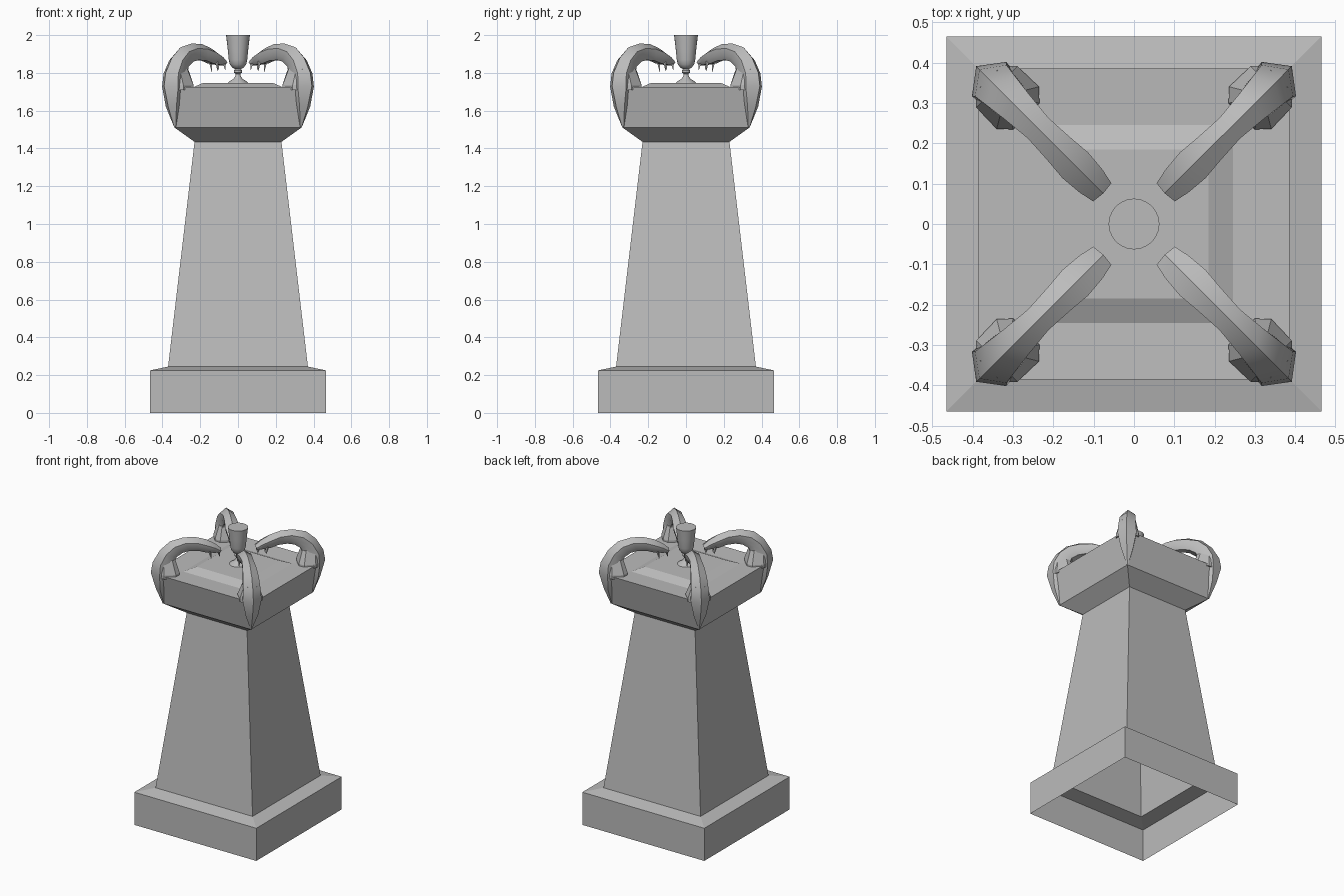
import bpy, bmesh, math
from mathutils import Vector

cube = bpy.data.objects.get("Cube")
if cube:
    bpy.data.objects.remove(cube, do_unlink=True)

stone = bpy.data.materials.new("grey_stone")
stone.use_nodes = True
GREY = (0.5, 0.5, 0.5, 1)
stone.diffuse_color = GREY
stone.node_tree.nodes["Principled BSDF"].inputs["Base Color"].default_value = GREY


def loft(bm, rings, cap_start=True, cap_end=True):
    """Skin a list of closed rings that have equal point counts."""
    loops = [[bm.verts.new(p) for p in ring] for ring in rings]
    n = len(loops[0])
    for a, b in zip(loops, loops[1:]):
        for i in range(n):
            j = (i + 1) % n
            bm.faces.new((a[i], a[j], b[j], b[i]))
    if cap_start:
        bm.faces.new(loops[0][::-1])
    if cap_end:
        bm.faces.new(loops[-1])


def finish(name, bm, angle=None):
    bmesh.ops.recalc_face_normals(bm, faces=bm.faces)
    mesh = bpy.data.meshes.new(name)
    bm.to_mesh(mesh)
    bm.free()
    mesh.materials.append(stone)
    ob = bpy.data.objects.new(name, mesh)
    bpy.context.collection.objects.link(ob)
    if angle:
        bpy.ops.object.select_all(action='DESELECT')
        ob.select_set(True)
        bpy.context.view_layer.objects.active = ob
        bpy.ops.object.shade_smooth_by_angle(angle=math.radians(angle))
    return ob


def ring(radius, z, sides, turn=0.0):
    step = math.tau / sides
    return [(radius * math.cos(i * step + turn), radius * math.sin(i * step + turn), z)
            for i in range(sides)]


# Pedestal: square profile of half-width and height, open underneath
profile = [(0.465, 0), (0.465, 0.225), (0.37, 0.245), (0.23, 1.435),
           (0.335, 1.51), (0.385, 1.725), (0.245, 1.72), (0.185, 1.747)]
bm = bmesh.new()
loft(bm, [ring(h * math.sqrt(2), z, 4, math.pi / 4) for h, z in profile], cap_start=False)
finish("pedestal", bm)

# Goblet: lathed foot, stem, knob and bowl
goblet = [(0.055, 1.745), (0.05, 1.752), (0.025, 1.768), (0.013, 1.785), (0.013, 1.795),
          (0.022, 1.802), (0.022, 1.812), (0.014, 1.82), (0.03, 1.828), (0.043, 1.845),
          (0.049, 1.87), (0.055, 1.93), (0.063, 2.0)]
bm = bmesh.new()
loft(bm, [ring(r, z, 24) for r, z in goblet])
finish("goblet", bm, 35)


def diagonal(r, t, z):
    """Point at x = y = r on the diagonal, moved sideways by t."""
    side = t / math.sqrt(2)
    return Vector((r + side, r - side, z))


def claw_section(ro, zo, ri, zi, w):
    """Ridged cross-section between an outer and an inner point."""
    shape = [(0, 0), (0.3, w), (0.7, w * 0.9), (1, w * 0.5),
             (1, -w * 0.5), (0.7, -w * 0.9), (0.3, -w)]
    return [diagonal(ro + (ri - ro) * f, t, zo + (zi - zo) * f) for f, t in shape]


# Claw sections: outer r, z, inner r, z, half-width
sections = [(0.337, 1.51, 0.325, 1.515, 0.005), (0.369, 1.62, 0.32, 1.63, 0.04),
            (0.391, 1.73, 0.285, 1.72, 0.06), (0.383, 1.8, 0.29, 1.79, 0.055),
            (0.35, 1.88, 0.278, 1.835, 0.05), (0.305, 1.935, 0.25, 1.86, 0.043),
            (0.245, 1.956, 0.22, 1.868, 0.036), (0.19, 1.952, 0.18, 1.865, 0.04),
            (0.145, 1.932, 0.145, 1.85, 0.045), (0.105, 1.9, 0.108, 1.843, 0.04),
            (0.076, 1.865, 0.085, 1.84, 0.032)]
foot_outline = [(0.267, 0.046), (0.288, 0.074), (0.34, 0.072), (0.365, 0.04)]
foot_top = [(0.285, 0.03), (0.3, 0.045), (0.34, 0.045), (0.36, 0.03)]


def mirrored(half, z):
    points = half + [(r, -t) for r, t in reversed(half)]
    return [diagonal(r, t, z) for r, t in points]


corners = ["back_left", "back_right", "front_right", "front_left"]
for k, corner in enumerate(corners):
    turn = k * math.pi / 2

    # Curled talon
    bm = bmesh.new()
    loft(bm, [claw_section(*s) for s in sections])
    claw = finish("claw_" + corner, bm, 32)

    # Flared block where the talon grips the rim
    bm = bmesh.new()
    loft(bm, [mirrored(foot_outline, 1.71), mirrored(foot_outline, 1.735),
              mirrored(foot_top, 1.82)])
    foot = finish("claw_foot_" + corner, bm)

    # Small spikes below the tip
    bm = bmesh.new()
    for r, drop in ((0.092, 0.04), (0.13, 0.05)):
        for t in (-0.022, 0.022):
            top = [diagonal(r + dr, t + dt, 1.865)
                   for dr, dt in ((0.01, 0), (0, 0.012), (-0.01, 0), (0, -0.012))]
            tip = diagonal(r - 0.008, t * 1.1, 1.855 - drop)
            loft(bm, [top, [tip.lerp(p, 0.05) + Vector((0, 0, -0.002)) for p in top]])
    spikes = finish("claw_spikes_" + corner, bm)

    for ob in (claw, foot, spikes):
        ob.rotation_euler.z = turn
